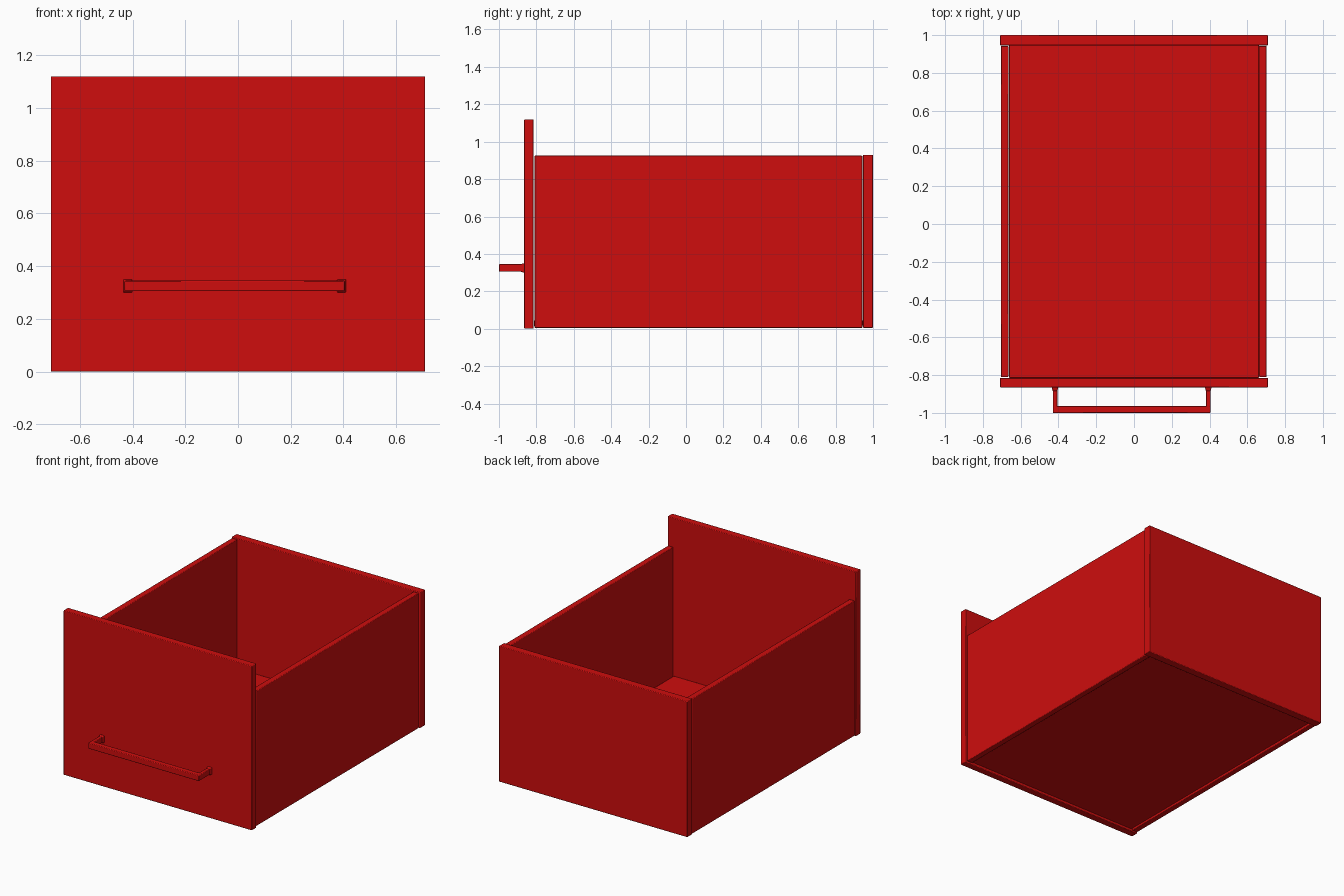
import bpy

cube = bpy.data.objects.get("Cube")
if cube:
    bpy.data.objects.remove(cube, do_unlink=True)

red = bpy.data.materials.new("red_paint")
red.use_nodes = True
colour = (0.62, 0.004, 0.004, 1)
red.diffuse_color = colour
red.node_tree.nodes["Principled BSDF"].inputs["Base Color"].default_value = colour


def panel(name, x, y, z, bevel=0.004):
    """Board spanning the given (low, high) ranges, with eased edges."""
    spans = (x, y, z)
    bpy.ops.mesh.primitive_cube_add(size=1, location=[(a + b) / 2 for a, b in spans])
    obj = bpy.context.object
    obj.name = name
    obj.scale = [b - a for a, b in spans]
    bpy.ops.object.transform_apply(location=False, rotation=False, scale=True)
    obj.data.materials.append(red)
    mod = obj.modifiers.new("eased_edges", 'BEVEL')
    mod.width = bevel
    mod.segments = 2
    bpy.ops.object.shade_smooth_by_angle()
    return obj


# Drawer box
panel("front_panel", (-0.71, 0.71), (-0.865, -0.815), (0, 1.12))
panel("back_panel", (-0.71, 0.71), (0.946, 1.0), (0.005, 0.93))
panel("right_side", (-0.705, -0.665), (-0.81, 0.943), (0.005, 0.925))
panel("left_side", (0.662, 0.702), (-0.81, 0.943), (0.005, 0.925))
panel("floor", (-0.661, 0.661), (-0.814, 0.945), (0.015, 0.045), 0.002)

# Pull handle: a grip, two posts and their flared feet
panel("handle_grip", (-0.43, 0.405), (-1.0, -0.963), (0.305, 0.345))
for side, x in (("right", -0.418), ("left", 0.393)):
    panel("handle_post_" + side, (x - 0.012, x + 0.012), (-0.99, -0.864), (0.305, 0.345))
    foot = panel("handle_foot_" + side, (x - 0.018, x + 0.018), (-0.885, -0.864), (0.299, 0.351))
    # Taper the foot towards the post
    for v in foot.data.vertices:
        if v.co.y < 0:
            v.co.x *= 0.68
            v.co.z *= 0.78
